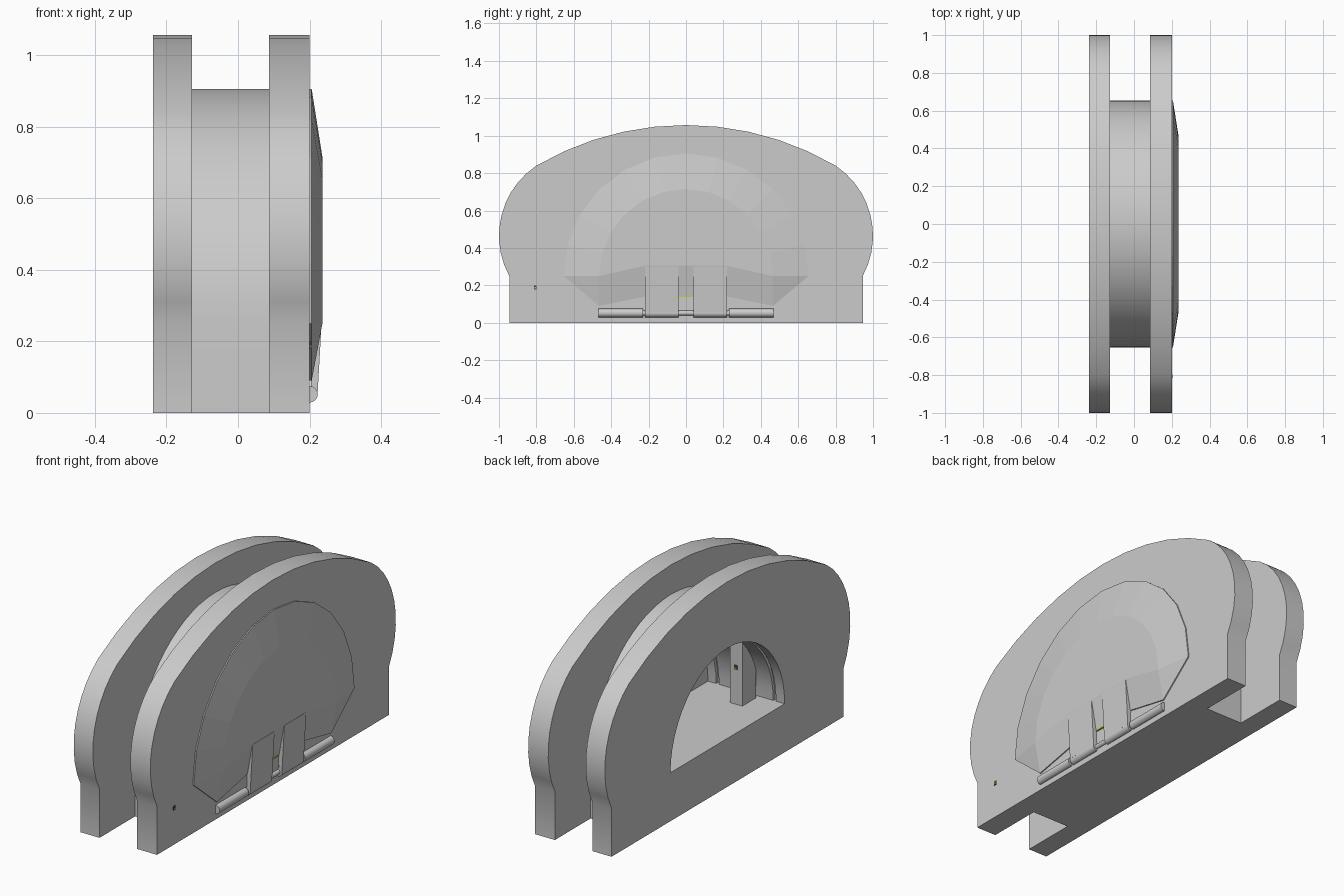
import bpy, bmesh, math
from mathutils import Vector

if "Cube" in bpy.data.objects:
    bpy.data.objects.remove(bpy.data.objects["Cube"])


def arc(r, n, cz=0.25):
    """Half circle in (y, z), from +y over the top to -y."""
    return [(r * math.cos(math.pi * i / n), cz + r * math.sin(math.pi * i / n)) for i in range(n + 1)]


def arc3(a, b, c, n):
    """Arc through three (y, z) points."""
    (ax, ay), (bx, by), (cx, cy) = a, b, c
    d = 2 * (ax * (by - cy) + bx * (cy - ay) + cx * (ay - by))
    A, B, C = ax * ax + ay * ay, bx * bx + by * by, cx * cx + cy * cy
    ux = (A * (by - cy) + B * (cy - ay) + C * (ay - by)) / d
    uy = (A * (cx - bx) + B * (ax - cx) + C * (bx - ax)) / d
    r = math.hypot(ax - ux, ay - uy)
    t0, t1 = math.atan2(ay - uy, ax - ux), math.atan2(cy - uy, cx - ux)
    return [(ux + r * math.cos(t0 + (t1 - t0) * i / n), uy + r * math.sin(t0 + (t1 - t0) * i / n))
            for i in range(n + 1)]


def loft(name, layers, smooth=False):
    """Join (x, outline) layers into a closed solid."""
    bm = bmesh.new()
    rings = [[bm.verts.new((x, y, z)) for y, z in pts] for x, pts in layers]
    n = len(rings[0])
    for r, s in zip(rings, rings[1:]):
        for i in range(n):
            bm.faces.new((r[i], r[(i + 1) % n], s[(i + 1) % n], s[i]))
    bm.faces.new(rings[0])
    bm.faces.new(rings[-1])
    bmesh.ops.recalc_face_normals(bm, faces=bm.faces[:])
    me = bpy.data.meshes.new(name)
    bm.to_mesh(me)
    bm.free()
    ob = bpy.data.objects.new(name, me)
    bpy.context.collection.objects.link(ob)
    if smooth:
        smooth_it(ob)
    return ob


def smooth_it(ob):
    bpy.ops.object.select_all(action='DESELECT')
    ob.select_set(True)
    bpy.context.view_layer.objects.active = ob
    bpy.ops.object.shade_smooth_by_angle(angle=math.radians(25))


def cut(ob, x0, x1, r):
    """Cut a half-round tunnel section out of an object."""
    c = loft("tunnel_cutter", [(x0, arc(r, 24)), (x1, arc(r, 24))])
    c.hide_render = True
    m = ob.modifiers.new("tunnel", 'BOOLEAN')
    m.operation, m.solver, m.object = 'DIFFERENCE', 'EXACT', c
    bpy.context.view_layer.objects.active = ob
    bpy.ops.object.modifier_apply(modifier=m.name)
    bpy.data.objects.remove(c)


def box(name, lo, hi, mat=None):
    ob = loft(name, [(x, [(lo[1], lo[2]), (hi[1], lo[2]), (hi[1], hi[2]), (lo[1], hi[2])])
                     for x in (lo[0], hi[0])])
    if mat:
        ob.data.materials.append(mat)
    return ob


def rod(name, y0, y1, r):
    bpy.ops.mesh.primitive_cylinder_add(vertices=16, radius=r, depth=y1 - y0,
                                        location=(0.2, (y0 + y1) / 2, 0.052),
                                        rotation=(math.pi / 2, 0, 0))
    ob = bpy.context.object
    ob.name = name
    smooth_it(ob)


yellow = bpy.data.materials.new("yellow")
yellow.diffuse_color = (0.65, 0.6, 0.02, 1)
yellow.use_nodes = True
yellow.node_tree.nodes["Principled BSDF"].inputs["Base Color"].default_value = yellow.diffuse_color
dark = bpy.data.materials.new("dark")
dark.diffuse_color = (0.06, 0.06, 0.05, 1)
dark.use_nodes = True
dark.node_tree.nodes["Principled BSDF"].inputs["Base Color"].default_value = dark.diffuse_color

# Outer plates: straight foot, bulging side arc, shallow crown arc
side = arc3((0.945, 0.25), (1.0, 0.47), (0.80, 0.84), 10)
crown = arc3((0.80, 0.84), (0, 1.057), (-0.80, 0.84), 10)
plate = [(0.945, 0)] + side + crown[1:-1] + [(-y, z) for y, z in reversed(side)] + [(-0.945, 0)]
for name, x0, x1, g in (("back_plate", -0.237, -0.128, -0.18), ("front_plate", 0.086, 0.2, 0.145)):
    ob = loft(name, [(x0, plate), (x1, plate)])
    cut(ob, x0 - 0.1, x1 + 0.1, 0.465)
    cut(ob, g - 0.008, g + 0.008, 0.48)
    smooth_it(ob)

# Middle drum
drum = [(0.655, 0)] + arc(0.655, 32) + [(-0.655, 0)]
ob = loft("middle_drum", [(-0.128, drum), (0.086, drum)])
cut(ob, -0.3, 0.3, 0.465)
smooth_it(ob)

# Hatch door: faceted low dome
outer = arc(0.655, 12) + [(-0.465, 0.09), (-0.22, 0.14), (0.22, 0.14), (0.465, 0.09)]
inner = arc(0.465, 12) + [(-0.464, 0.25), (-0.22, 0.305), (0.22, 0.305), (0.464, 0.25)]
loft("hatch_door", [(0.2, outer), (0.206, outer), (0.236, inner)])

# Hinge straps tapering down to the barrel
for s in (-1, 1):
    a, b = s * 0.04, s * 0.218
    bm_pts = [(0.2, 0.3), (0.2365, 0.3), (0.2225, 0.055), (0.205, 0.055)]
    strap = loft("hinge_strap", [(a, bm_pts), (b, bm_pts)])
    for v in strap.data.vertices:
        v.co = Vector((v.co.y, v.co.x, v.co.z))
    strap.data.flip_normals()

# Hinge barrels and pin
for s in (-1, 1):
    for y0, y1 in ((0.04, 0.218), (0.23, 0.468)):
        rod("hinge_barrel", min(s * y0, s * y1), max(s * y0, s * y1), 0.023)
rod("hinge_pin", -0.46, 0.46, 0.013)

# Yellow latch strip in the strap gap
box("latch_strip", (0.2, -0.037, 0.137), (0.208, 0.037, 0.144), yellow)

# Control post inside the tunnel
box("control_post", (-0.09, -0.44, 0.25), (-0.02, -0.33, 0.60))

# Small switches on the post and the front face
box("post_switch", (-0.064, -0.33, 0.43), (-0.046, -0.326, 0.452), dark)
box("post_button", (-0.061, -0.33, 0.433), (-0.049, -0.323, 0.441), yellow)
box("front_switch", (0.2, -0.814, 0.178), (0.203, -0.798, 0.2), dark)
box("front_button", (0.2, -0.811, 0.182), (0.205, -0.801, 0.19), yellow)
